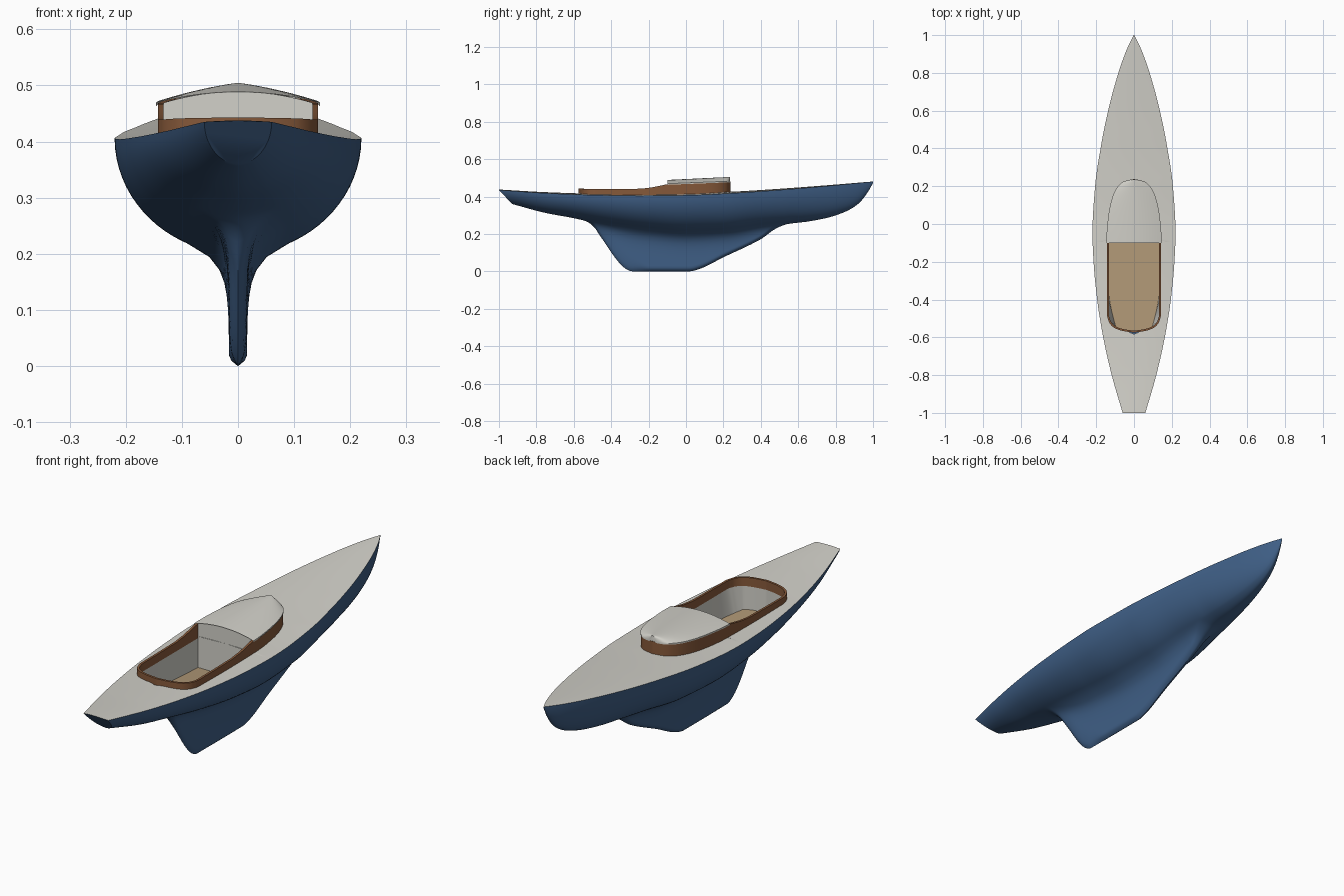
import bpy
import bmesh
import math
from mathutils import Vector

cube = bpy.data.objects.get("Cube")
if cube:
    bpy.data.objects.remove(cube, do_unlink=True)


def material(name, r, g, b):
    m = bpy.data.materials.new(name)
    m.use_nodes = True
    m.diffuse_color = (r, g, b, 1)
    m.node_tree.nodes["Principled BSDF"].inputs["Base Color"].default_value = (r, g, b, 1)
    return m


BLUE = material("navy blue paint", .05, .115, .24)
WHITE = material("off white paint", .65, .64, .59)
WOOD = material("varnished wood", .24, .1, .042)
TAN = material("tan floor boards", .43, .31, .18)


def curve(points):
    """Smooth monotone interpolation through a few points."""
    def slope(i):
        if i in (0, len(points) - 1):
            i = min(max(i, 1), len(points) - 1)
            a, b = points[i - 1], points[i]
            return (b[1] - a[1]) / (b[0] - a[0])
        (x0, y0), (x1, y1), (x2, y2) = points[i - 1:i + 2]
        a, b = (y1 - y0) / (x1 - x0), (y2 - y1) / (x2 - x1)
        return 2 * a * b / (a + b) if a * b > 0 else 0

    def value(x):
        x = min(max(x, points[0][0]), points[-1][0])
        i = 0
        while i < len(points) - 2 and x > points[i + 1][0]:
            i += 1
        (x0, y0), (x1, y1) = points[i], points[i + 1]
        h = x1 - x0
        t = (x - x0) / h
        return ((1 + 2 * t) * (1 - t) ** 2 * y0 + t * (1 - t) ** 2 * h * slope(i)
                + t * t * (3 - 2 * t) * y1 + t * t * (t - 1) * h * slope(i + 1))
    return value


def build(name, rows, mat, flip=False, closed=False, cap=None, mirror=False, angle=35):
    """Skin a grid of points; optionally add one cap polygon."""
    bm = bmesh.new()
    grid = [[bm.verts.new(p) for p in row] for row in rows]
    n, m = len(rows), len(rows[0])
    for i in range(n if closed else n - 1):
        for j in range(m if closed else m - 1):
            a, b = grid[i], grid[(i + 1) % n]
            k = (j + 1) % m
            bm.faces.new((a[j], a[k], b[k], b[j]))
    if flip:
        bmesh.ops.reverse_faces(bm, faces=bm.faces[:])
    if cap:
        bm.faces.new([bm.verts.new(p) for p in cap])
    bmesh.ops.remove_doubles(bm, verts=bm.verts[:], dist=.00005)
    if closed:
        bmesh.ops.recalc_face_normals(bm, faces=bm.faces[:])
    mesh = bpy.data.meshes.new(name)
    bm.to_mesh(mesh)
    bm.free()
    mesh.materials.append(mat)
    ob = bpy.data.objects.new(name, mesh)
    bpy.context.collection.objects.link(ob)
    if mirror:
        ob.modifiers.new("mirror", 'MIRROR').merge_threshold = .0001
    bpy.ops.object.select_all(action='DESELECT')
    ob.select_set(True)
    bpy.context.view_layer.objects.active = ob
    bpy.ops.object.shade_smooth_by_angle(angle=math.radians(angle))
    return ob


# Hull lines: deck half-breadth, sheer, keel profile and canoe body bottom
beam = curve([(-1, .06), (-.8, .118), (-.6, .163), (-.4, .195), (-.2, .214), (-.05, .22),
              (.2, .206), (.4, .177), (.6, .137), (.8, .083), (.9, .048), (.96, .022), (1, .001)])
sheer = curve([(-1, .435), (-.75, .418), (-.5, .408), (-.25, .404), (0, .407),
               (.25, .418), (.5, .435), (.75, .456), (1, .48)])
profile = curve([(-.93, .36), (-.75, .312), (-.6, .284), (-.53, .266), (-.49, .235), (-.46, .19),
                 (-.32, .012), (-.29, 0), (.02, 0), (.07, .012), (.2, .075), (.4, .172),
                 (.48, .228), (.54, .252), (.65, .266), (.75, .285), (.85, .318), (.92, .36),
                 (.97, .42), (1, .472)])
canoe = curve([(-.6, .284), (-.4, .245), (-.2, .215), (0, .2), (.2, .206), (.4, .235), (.54, .252)])
T0 = .09  # fraction of body depth where the keel fillet starts


def rake(s):
    return .07 * max(0, (-.6 - s) / .33)


def rounding(d, r):
    return math.sqrt(max(0, 1 - (1 - min(1, d / r)) ** 2))


def station(s):
    yd = s - rake(s)
    low = profile(s)
    body = max(low, canoe(s)) if -.6 < s < .54 else low
    return beam(yd), sheer(yd), low, body


def half_width(s, z):
    w, top, low, body = station(s)
    depth, fin = top - body, body - low
    t = (z - body) / depth
    if t >= T0:
        return w * math.sqrt(max(0, 1 - (1 - t) ** 2))
    # Fillet flowing down into the fin, thin along its trailing edge
    aft = min(1, max(0, (-.2 - s) / .12)) * min(1, fin / .1)
    k = .016 * min(1, fin / .05) * rounding(z - low, .02 + .08 * aft)
    ref = math.sqrt(1 - (1 - T0) ** 2)
    x0 = w * ref
    length = max(.001, x0 - k) / (w * (1 - T0) / ref / depth)
    x = k + (x0 - k) * math.exp((t - T0) * depth / length)
    return x * rounding(z - low, min(.02, T0 * depth + fin))


def section(s):
    w, top, low, body = station(s)
    knee = body + T0 * (top - body)
    zs = [low + (knee - low) * (i / 14) ** 1.6 for i in range(14)]
    zs += [knee + (top - knee) * (i / 14) ** 1.4 for i in range(15)]
    half = [(half_width(s, z), s - rake(s) * (z - low) / (top - low), z) for z in zs]
    return [(-x, y, z) for x, y, z in half[:0:-1]] + half


def deck_z(x, y):
    w = beam(y)
    return sheer(y) + .04 * w * (1 - min(1, x / w) ** 2)


stations = [-.93 + 1.93 * i / 150 for i in range(149)] + [.992, .997, 1]
rows = [section(s) for s in stations]
transom = rows[0] + [(0, -1, deck_z(0, -1))]
build("hull", rows, BLUE, flip=True, cap=transom)

# Plan outline shared by the coaming, cabin roof and cockpit opening
plan = [(0, -.575), (.06, -.566), (.11, -.546), (.136, -.51), (.143, -.47), (.143, -.1),
        (.133, .04), (.112, .14), (.085, .195), (.05, .226), (0, .238)]
px = curve([(i, p[0]) for i, p in enumerate(plan)])
py = curve([(i, p[1]) for i, p in enumerate(plan)])
outline = [Vector((px(i / 8), py(i / 8))) for i in range(8 * len(plan) - 7)]
loop = outline + [Vector((-p.x, p.y)) for p in outline[-2:0:-1]]


def plan_width(y):
    for a, b in zip(outline, outline[1:]):
        if a.y <= y <= b.y:
            return a.x + (b.x - a.x) * (y - a.y) / (b.y - a.y)
    return 0


inner = []
for i, p in enumerate(loop):
    tangent = (loop[(i + 1) % len(loop)] - loop[i - 1]).normalized()
    inner.append(p + .01 * Vector((-tangent.y, tangent.x)))

# Deck, left open over the cockpit
FRONT = -.09
deck_ys = sorted([s - rake(s) for s in stations] + [-.57, -.565, FRONT - .001, FRONT])
deck = []
for y in deck_ys:
    a = max(0, plan_width(y) - .005) if y < FRONT else 0
    xs = [a + (beam(y) - a) * j / 8 for j in range(9)]
    deck.append([(x, y, deck_z(x, y)) for x in xs])
build("deck", deck, WHITE, mirror=True)


# Wooden coaming running around the cockpit and under the cabin roof
def roof_edge(y):
    return .469 + .04 * (y - FRONT)


rise = curve([(-.58, .443), (-.5, .439), (-.23, .442), (-.16, .453), (-.1, .466)])
BASE = .403
coaming = []
for o, i in zip(loop, inner):
    top = rise(o.y) if o.y < -.1 else roof_edge(o.y) - .002
    coaming.append([(o.x, o.y, BASE), (o.x, o.y, top), (i.x, i.y, top), (i.x, i.y, BASE)])
build("coaming", coaming, WOOD, closed=True)


# Cockpit liner and floor
def floor_z(y):
    return .272 + .06 * (FRONT - y)


edge = [p for p in inner[:len(outline)] if p.y < FRONT - .005]
edge.append(Vector((plan_width(FRONT) - .01, FRONT)))
liner, floor = [], []
for p in edge:
    z = floor_z(p.y)
    f = max(0, min(p.x, half_width(p.y, z) - .006))
    liner.append([(f, p.y, z), (p.x, p.y, BASE)])
    floor.append([(-f, p.y, z), (f, p.y, z)])
build("cockpit_liner", liner, WHITE, mirror=True)
build("cockpit_floor", floor, TAN)


# Cabin roof with a crowned top, short lip and closed nose
def roof_row(y, lip=.006):
    h = plan_width(y) + .003
    e, crown = roof_edge(y), .489 + .048 * (y - FRONT)
    arc = [(h * j / 10, y, e + (crown - e) * (1 - (j / 10) ** 2)) for j in range(-10, 11)]
    return [(-h, y, e - lip)] + arc + [(h, y, e - lip)]


roof = [roof_row(-.1 + .335 * (1 - (1 - i / 30) ** 1.6)) for i in range(31)]
build("cabin_roof", roof, WHITE, cap=roof[-1])

# Bulkhead closing the cabin towards the cockpit
w = edge[-1].x
zf = floor_z(FRONT)
arch = [(x * w / (plan_width(FRONT) + .003), y, z) for x, y, z in roof_row(FRONT)[1:-1]]
arch.reverse()
build("cabin_bulkhead", [[(-w, FRONT, zf), (w, FRONT, zf)],
                         [(-w, FRONT, BASE), (w, FRONT, BASE)]], WHITE,
      cap=[(-w, FRONT, BASE), (w, FRONT, BASE)] + arch)
